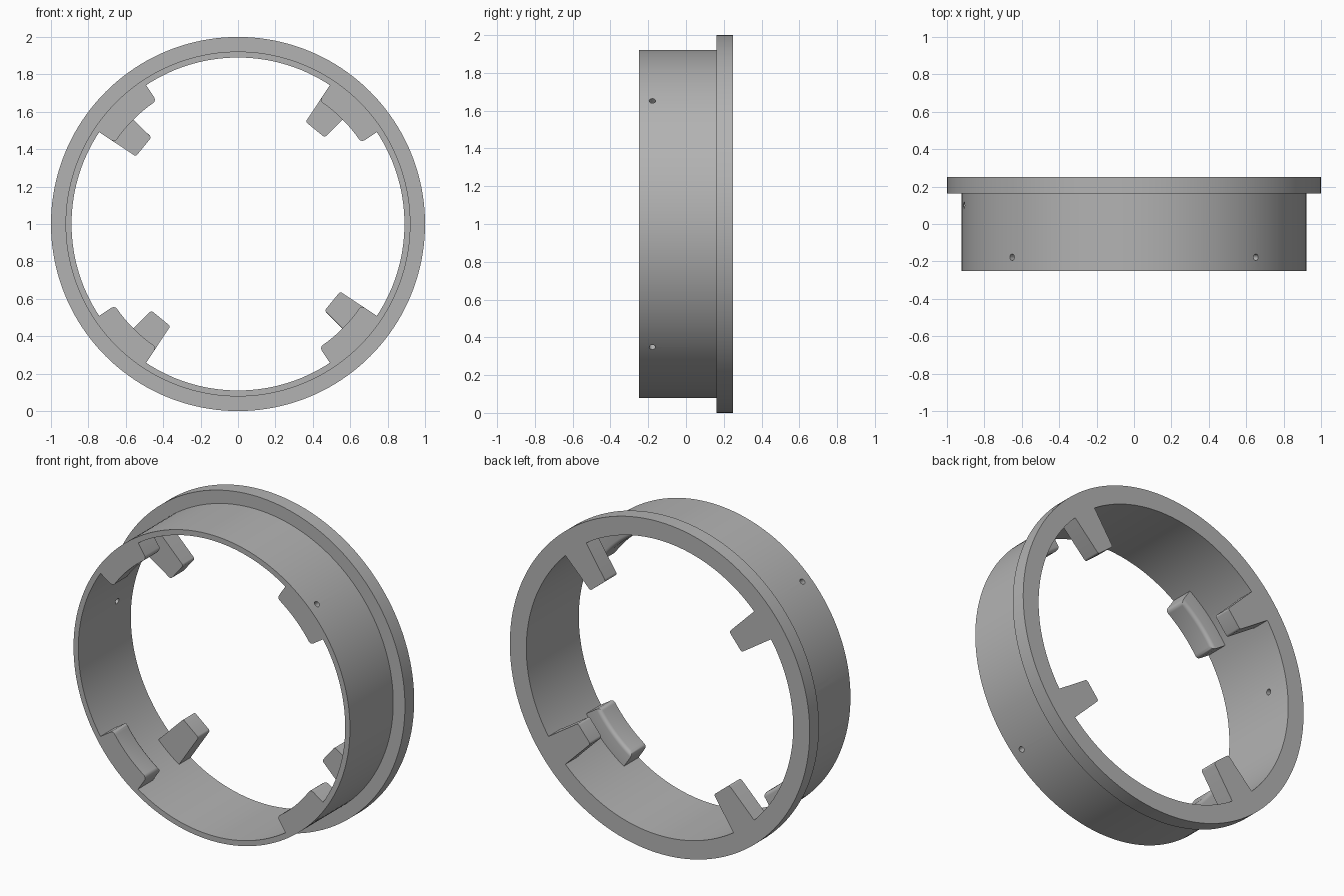
import bpy, bmesh
from math import cos, sin, radians, pi
from mathutils import Vector, Matrix

if "Cube" in bpy.data.objects:
    bpy.data.objects.remove(bpy.data.objects["Cube"])

INNER, DRUM, FLANGE = 0.89, 0.922, 1.0
FRONT, STEP, BACK = -0.25, 0.162, 0.25
CENTRE = Vector((0, 0, 1))

grey = bpy.data.materials.new("plain_grey")
grey.use_nodes = True
grey.diffuse_color = (0.45, 0.45, 0.45, 1)
grey.node_tree.nodes["Principled BSDF"].inputs["Base Color"].default_value = grey.diffuse_color


def polar(r, deg, y):
    """Point on the ring, whose axis runs along y."""
    a = radians(deg)
    return CENTRE + Vector((r * cos(a), y, r * sin(a)))


def finish(name, bm):
    bmesh.ops.recalc_face_normals(bm, faces=bm.faces)
    mesh = bpy.data.meshes.new(name)
    bm.to_mesh(mesh)
    bm.free()
    mesh.materials.append(grey)
    obj = bpy.data.objects.new(name, mesh)
    bpy.context.collection.objects.link(obj)
    return obj


def activate(obj):
    bpy.ops.object.select_all(action='DESELECT')
    obj.select_set(True)
    bpy.context.view_layer.objects.active = obj


def ring(name, profile, steps=160):
    bm = bmesh.new()
    verts = [bm.verts.new(polar(r, 0, y)) for r, y in profile]
    edges = [bm.edges.new((v, verts[i - 1])) for i, v in enumerate(verts)]
    bmesh.ops.spin(bm, geom=verts + edges, cent=CENTRE, axis=(0, 1, 0),
                   angle=2 * pi, steps=steps, use_merge=True)
    bmesh.ops.remove_doubles(bm, verts=bm.verts, dist=1e-5)
    return finish(name, bm)


def wedge(name, r_in, a0, a1, y0, y1, steps, soft, soft_arc=None):
    """Curved block on the inner wall, with rounded inner corners."""
    angles = [a0 + (a1 - a0) * i / steps for i in range(steps + 1)]
    outline = [(r_in, a) for a in angles] + [(INNER + 0.012, a) for a in reversed(angles)]
    bm = bmesh.new()
    face = bm.faces.new([bm.verts.new(polar(r, a, y0)) for r, a in outline])
    geom = bmesh.ops.extrude_face_region(bm, geom=[face])["geom"]
    moved = [g for g in geom if isinstance(g, bmesh.types.BMVert)]
    bmesh.ops.translate(bm, verts=moved, vec=(0, y1 - y0, 0))
    bmesh.ops.recalc_face_normals(bm, faces=bm.faces)
    corners = [polar(r_in, a, 0) for a in (a0, a1)]

    def is_soft(edge):
        p, q = (v.co for v in edge.verts)
        if abs(p.y - q.y) > 0.01:
            return any((Vector((p.x, 0, p.z)) - c).length < 1e-4 for c in corners)
        at_inner = all((Vector((v.x, 0, v.z)) - CENTRE).length < r_in + 0.01 for v in (p, q))
        return soft_arc is not None and at_inner and abs(p.y - soft_arc) < 1e-4

    bmesh.ops.bevel(bm, geom=[e for e in bm.edges if is_soft(e)], offset=soft,
                    segments=4, profile=0.5, affect='EDGES', clamp_overlap=True)
    return finish(name, bm)


def hole_cutter(name, deg, y, r0):
    bm = bmesh.new()
    turn = Vector((0, 0, 1)).rotation_difference(polar(1, deg, 0) - CENTRE)
    place = Matrix.Translation(polar((r0 + 1.0) / 2, deg, y)) @ turn.to_matrix().to_4x4()
    bmesh.ops.create_cone(bm, cap_ends=True, segments=20, radius1=0.017,
                          radius2=0.017, depth=1.0 - r0, matrix=place)
    cutter = finish(name, bm)
    cutter.hide_render = True
    return cutter


def cut(obj, cutter):
    mod = obj.modifiers.new("hole", 'BOOLEAN')
    mod.operation, mod.object, mod.solver = 'DIFFERENCE', cutter, 'EXACT'
    activate(obj)
    bpy.ops.object.modifier_apply(modifier=mod.name)


# Drum with the wider flange at the back
body = ring("drum_and_flange", [(INNER, FRONT), (DRUM, FRONT), (DRUM, STEP),
                                (FLANGE, STEP), (FLANGE, BACK), (INNER, BACK)])
parts, cutters = [body], []

# Four front lugs with blind screw holes, and four back tabs
for k, corner in enumerate(("upper_left", "upper_right", "lower_right", "lower_left")):
    mid = 45 + 90 * k
    lug = wedge("front_lug_" + corner, 0.79, mid - 11.5, mid + 11.5,
                FRONT, FRONT + 0.14, 12, 0.022, FRONT + 0.14)
    tab = wedge("back_tab_" + corner, 0.655, mid, mid + 11.5, BACK - 0.11, BACK, 1, 0.012)
    hole = hole_cutter("screw_hole_" + corner, mid, -0.178, 0.84)
    cut(body, hole)
    cut(lug, hole)
    cutters.append(hole)
    parts += [lug, tab]

# Single pin hole through the side wall
pin = hole_cutter("pin_hole", 170, 0.1, 0.8)
cut(body, pin)
cutters.append(pin)

for cutter in cutters:
    bpy.data.objects.remove(cutter)
for part in parts:
    activate(part)
    bpy.ops.object.shade_smooth_by_angle(angle=radians(35))
